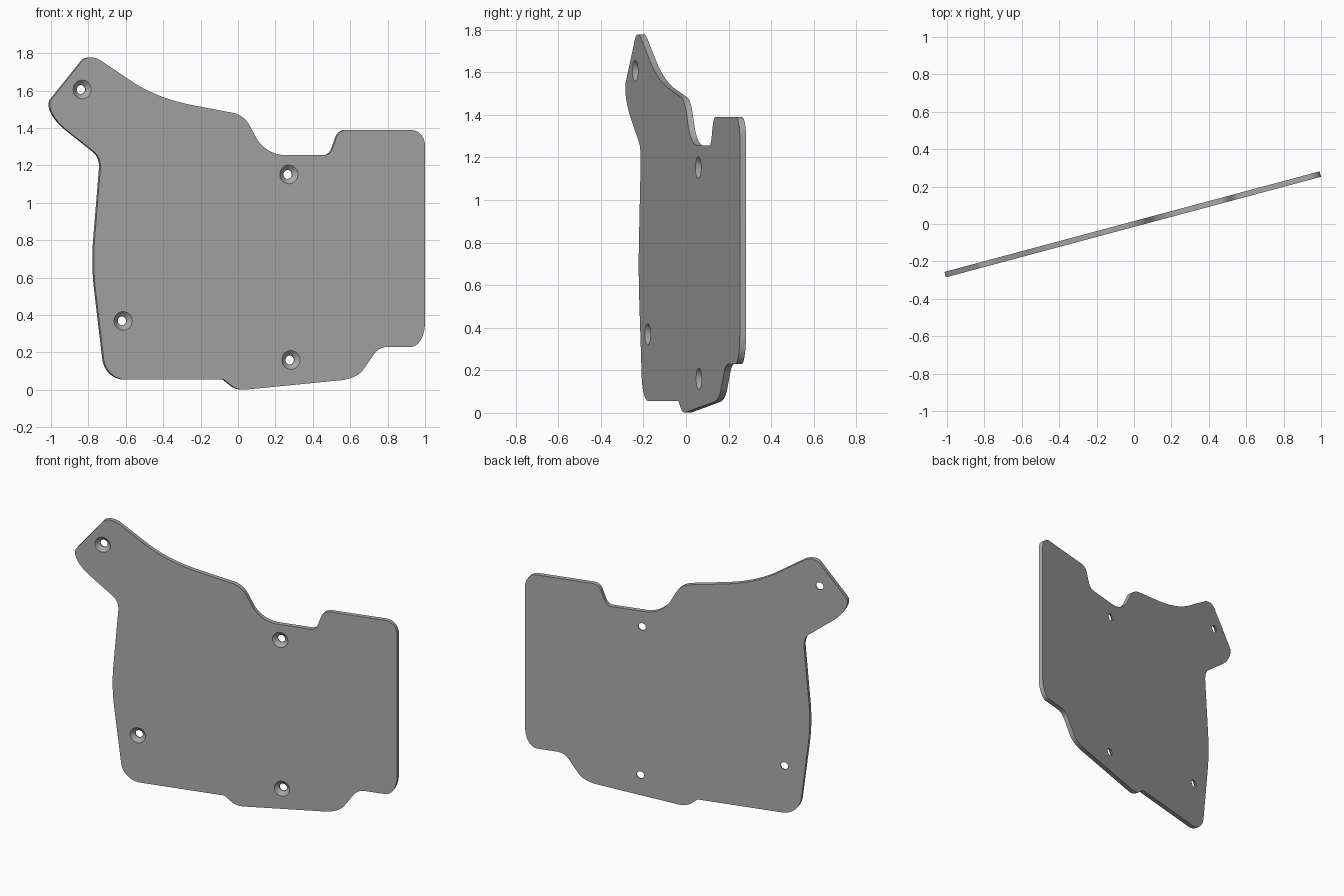
import bpy, bmesh, math
from mathutils import Vector, Matrix

cube = bpy.data.objects.get("Cube")
if cube:
    bpy.data.objects.remove(cube, do_unlink=True)

THICK = 0.03
ANGLE = math.radians(15)


def to_plate(x, z):
    """Front elevation position -> position in the plate's own plane."""
    return Vector(((x - THICK / 2 * math.sin(ANGLE)) / math.cos(ANGLE), z))


def rounded_outline(corners, steps=12):
    """Round each corner (x, z, length before, length after) with a conic arc."""
    pts = []
    n = len(corners)
    flat = [Vector(c[:2]) for c in corners]
    for i, (x, z, before, after) in enumerate(corners):
        p = flat[i]
        if before == 0:
            pts.append(p)
            continue
        to_prev = (flat[i - 1] - p).normalized()
        to_next = (flat[(i + 1) % n] - p).normalized()
        a, b = p + to_prev * before, p + to_next * after
        w = math.sin(to_prev.angle(to_next) / 2)
        for k in range(steps + 1):
            t = k / steps
            c0, c1, c2 = (1 - t) ** 2, 2 * w * t * (1 - t), t * t
            pts.append((a * c0 + p * c1 + b * c2) / (c0 + c1 + c2))
    return [to_plate(*q) for q in pts]


def make_object(name, bm):
    bmesh.ops.recalc_face_normals(bm, faces=bm.faces)
    mesh = bpy.data.meshes.new(name)
    bm.to_mesh(mesh)
    bm.free()
    obj = bpy.data.objects.new(name, mesh)
    bpy.context.collection.objects.link(obj)
    return obj


# Plate outline, clockwise from the top of the mounting tab
corners = [
    (-0.797, 1.804, 0.06, 0.08),
    (-0.432, 1.558, 0.16, 0.20),
    (0.033, 1.470, 0.06, 0.07),
    (0.146, 1.255, 0.11, 0.11),
    (0.493, 1.255, 0.03, 0.04),
    (0.541, 1.390, 0.04, 0.04),
    (1.0, 1.390, 0.075, 0.085),
    (1.0, 0.230, 0.13, 0.075),
    (0.755, 0.230, 0.045, 0.045),
    (0.636, 0.060, 0.06, 0.09),
    (-0.003, -0.003, 0.05, 0.04),
    (-0.075, 0.055, 0, 0),
    (-0.705, 0.055, 0.105, 0.11),
    (-0.778, 0.670, 0.14, 0.14),
    (-0.731, 1.243, 0.06, 0.05),
    (-1.047, 1.492, 0.17, 0.08),
]
bm = bmesh.new()
face = bm.faces.new([bm.verts.new((p.x, -THICK / 2, p.y))
                     for p in rounded_outline(corners)])
solid = bmesh.ops.extrude_face_region(bm, geom=[face])
bmesh.ops.translate(bm, vec=(0, THICK, 0),
                    verts=[v for v in solid["geom"] if isinstance(v, bmesh.types.BMVert)])
plate = make_object("cover_plate", bm)

# Countersunk screw holes: one revolved cutter profile (radius, depth) at each spot
profile = [(0.056, -0.005), (0.024, 0.022), (0.024, 0.05)]
bm = bmesh.new()
SEG = 32
for x, z in [(-0.833, 1.606), (0.272, 1.152), (-0.614, 0.369), (0.283, 0.160)]:
    c = to_plate(x, z)
    rings = [[bm.verts.new((c.x + r * math.cos(2 * math.pi * k / SEG), d - THICK / 2,
                            c.y + r * math.sin(2 * math.pi * k / SEG)))
              for k in range(SEG)] for r, d in profile]
    for lo, hi in zip(rings, rings[1:]):
        for k in range(SEG):
            j = (k + 1) % SEG
            bm.faces.new((lo[k], lo[j], hi[j], hi[k]))
    bm.faces.new(rings[0])
    bm.faces.new(rings[-1])
cutter = make_object("screw_hole_cutter", bm)
cutter.hide_render = True

cut = plate.modifiers.new("screw_holes", "BOOLEAN")
cut.operation = "DIFFERENCE"
cut.solver = "EXACT"
cut.object = cutter
bpy.ops.object.select_all(action="DESELECT")
plate.select_set(True)
bpy.context.view_layer.objects.active = plate
bpy.ops.object.modifier_apply(modifier=cut.name)
bpy.data.objects.remove(cutter, do_unlink=True)

# Turn the plate about the vertical axis
plate.data.transform(Matrix.Rotation(ANGLE, 4, "Z"))
bpy.ops.object.shade_smooth_by_angle(angle=math.radians(30))

# Plain grey finish
grey = bpy.data.materials.new("plain_grey")
grey.use_nodes = True
colour = (0.4, 0.4, 0.4, 1)
grey.diffuse_color = colour
grey.node_tree.nodes["Principled BSDF"].inputs["Base Color"].default_value = colour
plate.data.materials.clear()
plate.data.materials.append(grey)
